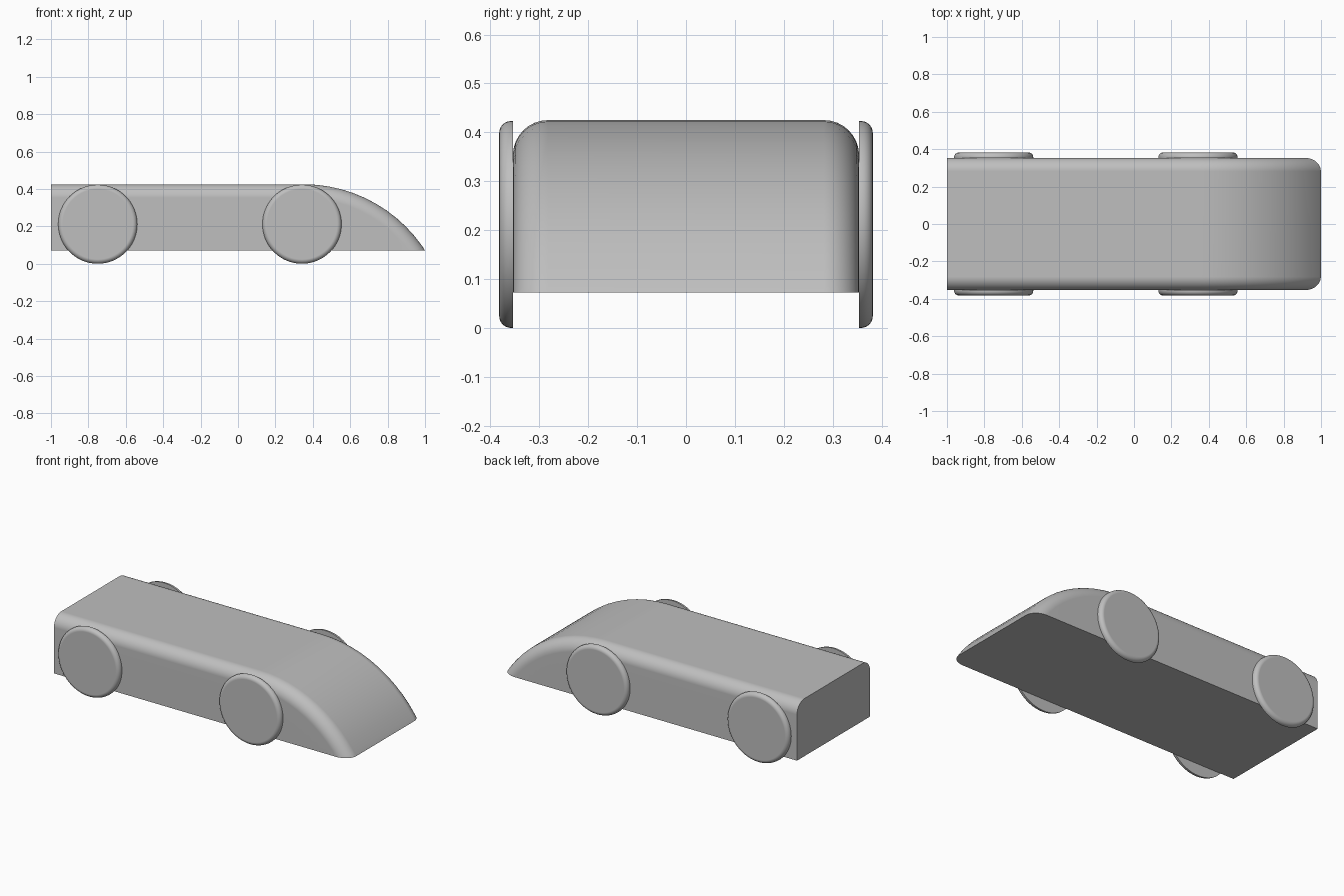
import bpy, bmesh
from math import sin, cos, pi, radians

cube = bpy.data.objects.get("Cube")
if cube:
    bpy.data.objects.remove(cube, do_unlink=True)

grey = bpy.data.materials.new("plain grey")
grey.use_nodes = True
grey.diffuse_color = (0.52, 0.52, 0.52, 1)
grey.node_tree.nodes["Principled BSDF"].inputs["Base Color"].default_value = grey.diffuse_color

HALF_W, TOP, FLOOR, FILLET = 0.354, 0.425, 0.072, 0.072
NOSE_X = 0.35
NOSE_R = ((1 - NOSE_X) ** 2 + (TOP - FLOOR) ** 2) / (2 * (TOP - FLOOR))


def finish(bm, name):
    bmesh.ops.recalc_face_normals(bm, faces=bm.faces)
    mesh = bpy.data.meshes.new(name)
    bm.to_mesh(mesh)
    bm.free()
    mesh.materials.append(grey)
    obj = bpy.data.objects.new(name, mesh)
    bpy.context.collection.objects.link(obj)
    bpy.ops.object.select_all(action='DESELECT')
    obj.select_set(True)
    bpy.context.view_layer.objects.active = obj
    bpy.ops.object.shade_smooth_by_angle(angle=radians(30))
    weighted = obj.modifiers.new("even shading", 'WEIGHTED_NORMAL')
    weighted.keep_sharp = True
    return obj


def side_profile(y, depth):
    """Flat roof running into the curved nose, sunk by depth."""
    points = [(-1, y, TOP - depth)]
    for i in range(17):
        a = radians(5 * i)
        r = NOSE_R - depth
        points.append((NOSE_X + r * sin(a), y, TOP - NOSE_R + r * cos(a)))
    return points


# Body: the profile swept across the width, with filleted shoulders
half = [(HALF_W, TOP - FLOOR + 0.01)]
for i in range(9):
    a = pi / 2 * i / 8
    half.append((HALF_W - FILLET * (1 - cos(a)), FILLET * (1 - sin(a))))
rows = half + [(-y, d) for y, d in reversed(half)]
bm = bmesh.new()
grid = [[bm.verts.new(p) for p in side_profile(y, d)] for y, d in rows]
for a, b in zip(grid, grid[1:]):
    for i in range(len(a) - 1):
        bm.faces.new((a[i], a[i + 1], b[i + 1], b[i]))
bm.faces.new([row[0] for row in grid])

# Flat underside
cut = bmesh.ops.bisect_plane(bm, geom=bm.verts[:] + bm.edges[:] + bm.faces[:],
                             plane_co=(0, 0, FLOOR), plane_no=(0, 0, 1), clear_inner=True)
rim = [e for e in cut["geom_cut"] if isinstance(e, bmesh.types.BMEdge)]
bmesh.ops.contextual_create(bm, geom=rim)
finish(bm, "body")

# Wheels: thin discs with a rounded outer rim
WHEEL_R, THICK, ROUND = 0.2115, 0.028, 0.024
SIDES = 64
for end, x in (("front", 0.342), ("rear", -0.75)):
    for side, s in (("left", 1), ("right", -1)):
        rings = [(WHEEL_R, 0)]
        for i in range(7):
            a = pi / 2 * i / 6
            rings.append((WHEEL_R - ROUND * (1 - cos(a)), THICK - ROUND * (1 - sin(a))))
        bm = bmesh.new()
        loops = [[bm.verts.new((x + r * cos(2 * pi * k / SIDES), s * (HALF_W + out),
                                WHEEL_R + r * sin(2 * pi * k / SIDES)))
                  for k in range(SIDES)] for r, out in rings]
        for a, b in zip(loops, loops[1:]):
            for k in range(SIDES):
                n = (k + 1) % SIDES
                bm.faces.new((a[k], a[n], b[n], b[k]))
        bm.faces.new(loops[0])
        bm.faces.new(loops[-1])
        finish(bm, f"{end}_{side}_wheel")
